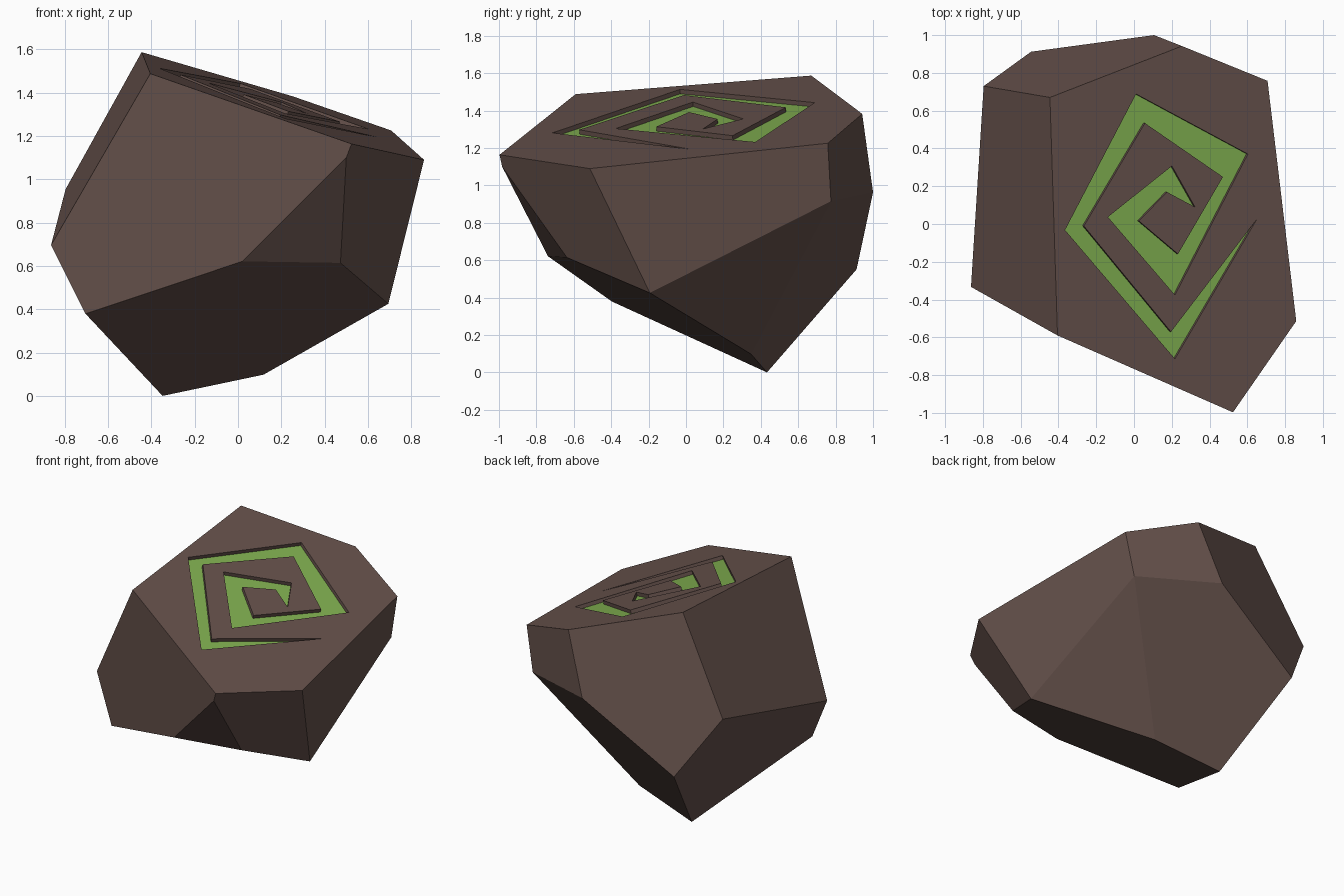
import bpy, bmesh
from mathutils import Vector

if "Cube" in bpy.data.objects:
    bpy.data.objects.remove(bpy.data.objects["Cube"])


def material(name, rgb):
    m = bpy.data.materials.new(name)
    m.diffuse_color = (*rgb, 1)
    m.use_nodes = True
    m.node_tree.nodes["Principled BSDF"].inputs["Base Color"].default_value = m.diffuse_color
    return m


def make_object(name, bm):
    bmesh.ops.recalc_face_normals(bm, faces=bm.faces)
    me = bpy.data.meshes.new(name)
    bm.to_mesh(me)
    bm.free()
    ob = bpy.data.objects.new(name, me)
    bpy.context.collection.objects.link(ob)
    return ob


def top_z(x, y):
    # height of the slanted flat top
    return 1.399 - 0.319 * x + 0.0685 * y


brown = material("brown stone", (0.133, 0.084, 0.072))
green = material("green carving", (0.216, 0.429, 0.080))
normal = Vector((0.319, -0.0685, 1)).normalized()
DEPTH = 0.025

# Faceted boulder: hull of the corners of the slanted top and of the body
top = [(-.445, .67), (-.405, -.59), (.524, -.997), (.859, -.514), (.707, .758), (.254, .942)]
body = [(-.796, .73, .954), (-.863, -.333, .696), (-.704, -.396, .379),
        (-.348, .433, 0), (.118, .348, .098), (.694, -.193, .425),
        (.02, -.738, .621), (.473, -.636, .614), (.50, -.983, 1.10),
        (.106, 1.0, .963), (-.545, .912, .551), (.648, .775, .915)]
bm = bmesh.new()
for p in [(x, y, top_z(x, y)) for x, y in top] + body:
    bm.verts.new(p)
bmesh.ops.convex_hull(bm, input=bm.verts)
bmesh.ops.dissolve_limit(bm, angle_limit=0.05, verts=bm.verts, edges=bm.edges)
rock = make_object("carved_boulder", bm)
rock.data.materials.append(brown)
rock.data.materials.append(green)

# Angular spiral outline, seen from above
spiral = [(.651, .026), (.196, -.571), (-.265, -.011), (.058, .534), (.471, .249),
          (.233, -.159), (.026, .016), (.175, .169), (.323, .09), (.201, .307),
          (-.138, .037), (.217, -.376), (.603, .37), (.011, .688),
          (-.365, -.032), (.217, -.714)]
bm = bmesh.new()
base = [Vector((x, y, top_z(x, y))) for x, y in spiral]
floor = bm.faces.new([bm.verts.new(p - normal * DEPTH) for p in base])
ext = bmesh.ops.extrude_face_region(bm, geom=[floor], use_keep_orig=True)
bmesh.ops.translate(bm, vec=normal * 0.1,
                    verts=[g for g in ext["geom"] if isinstance(g, bmesh.types.BMVert)])
cutter = make_object("spiral_cutter", bm)
cutter.hide_render = True

# Carve the spiral groove into the top
mod = rock.modifiers.new("spiral groove", 'BOOLEAN')
mod.operation = 'DIFFERENCE'
mod.solver = 'EXACT'
mod.object = cutter
bpy.context.view_layer.objects.active = rock
bpy.ops.object.modifier_apply(modifier=mod.name)
bpy.data.objects.remove(cutter)

# The sunken floor of the groove is green, everything else brown
for f in rock.data.polygons:
    c = f.center
    sunk = top_z(c.x, c.y) - c.z > DEPTH * 0.8
    f.material_index = 1 if sunk and f.normal.dot(normal) > 0.99 else 0
    f.use_smooth = False
